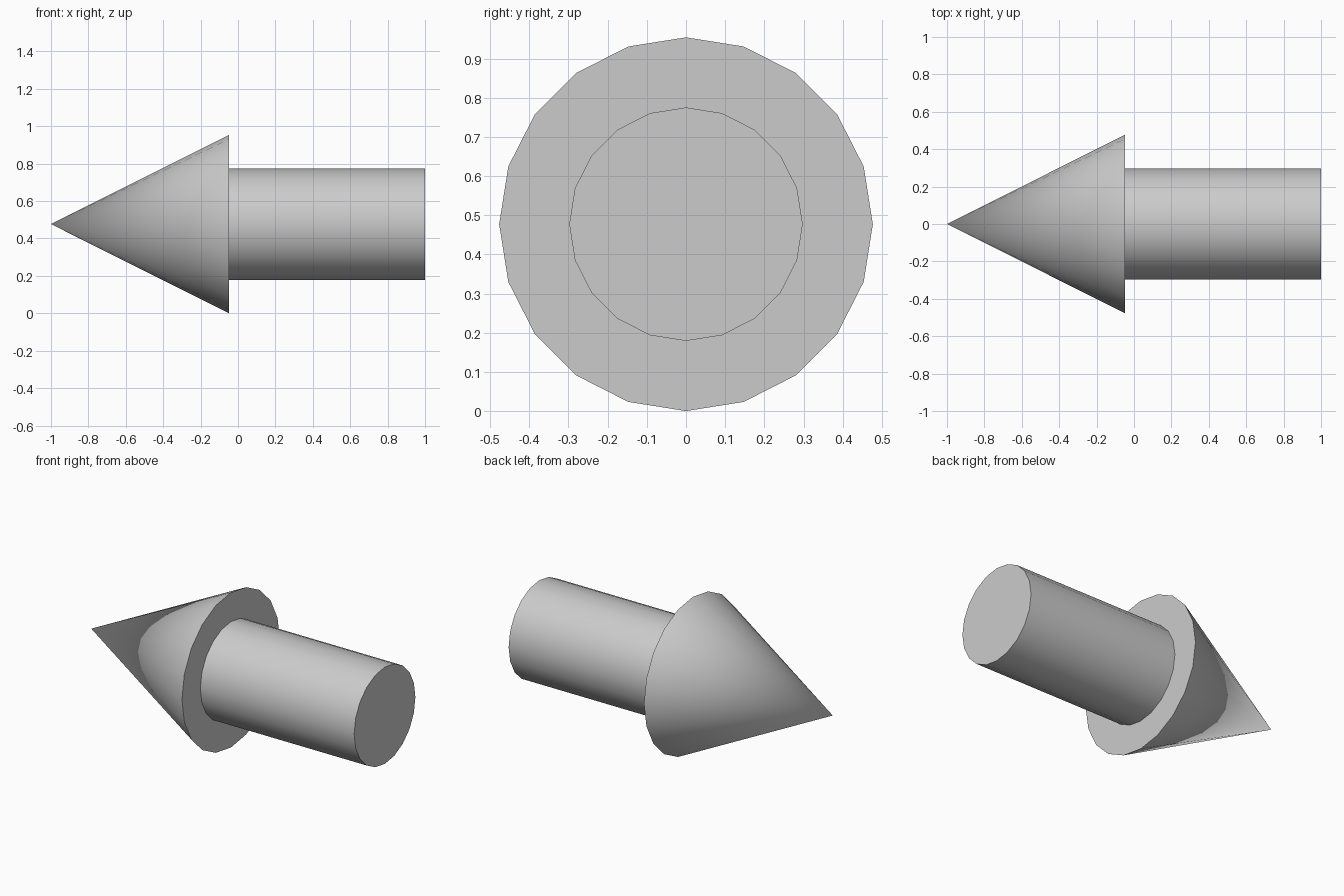
import bpy, bmesh
from math import radians
from mathutils import Matrix

if "Cube" in bpy.data.objects:
    bpy.data.objects.remove(bpy.data.objects["Cube"])

SIDES = 20
HEAD_R, SHAFT_R = 0.477, 0.298
TIP_X, BASE_X, END_X = -1.0, -0.048, 1.0

bm = bmesh.new()

# Pointed head, tip towards -x, with a closed base
length = BASE_X - TIP_X
place = (Matrix.Translation(((TIP_X + BASE_X) / 2, 0, HEAD_R))
         @ Matrix.Rotation(radians(-90), 4, 'Y'))
bmesh.ops.create_cone(bm, cap_ends=True, segments=SIDES, radius1=HEAD_R,
                      radius2=0, depth=length, matrix=place)
bmesh.ops.remove_doubles(bm, verts=bm.verts, dist=1e-5)
base = max(bm.faces, key=lambda f: len(f.verts))

# Shaft: shrink a copy of the base rim to the shaft radius, then pull it out
def extrude_cap(face):
    return bmesh.ops.extrude_discrete_faces(bm, faces=[face])["faces"][0]

cap = extrude_cap(base)
centre = Matrix.Translation((0, 0, -HEAD_R))
s = SHAFT_R / HEAD_R
bmesh.ops.scale(bm, vec=(1, s, s), space=centre, verts=cap.verts)
cap = extrude_cap(cap)
bmesh.ops.translate(bm, vec=(END_X - BASE_X, 0, 0), verts=cap.verts)
bmesh.ops.recalc_face_normals(bm, faces=bm.faces)

mesh = bpy.data.meshes.new("arrow")
bm.to_mesh(mesh)
bm.free()
arrow = bpy.data.objects.new("arrow", mesh)
bpy.context.collection.objects.link(arrow)

# Smooth round sides, sharp rim and ends
bpy.context.view_layer.objects.active = arrow
arrow.select_set(True)
bpy.ops.object.shade_smooth_by_angle(angle=radians(30))
